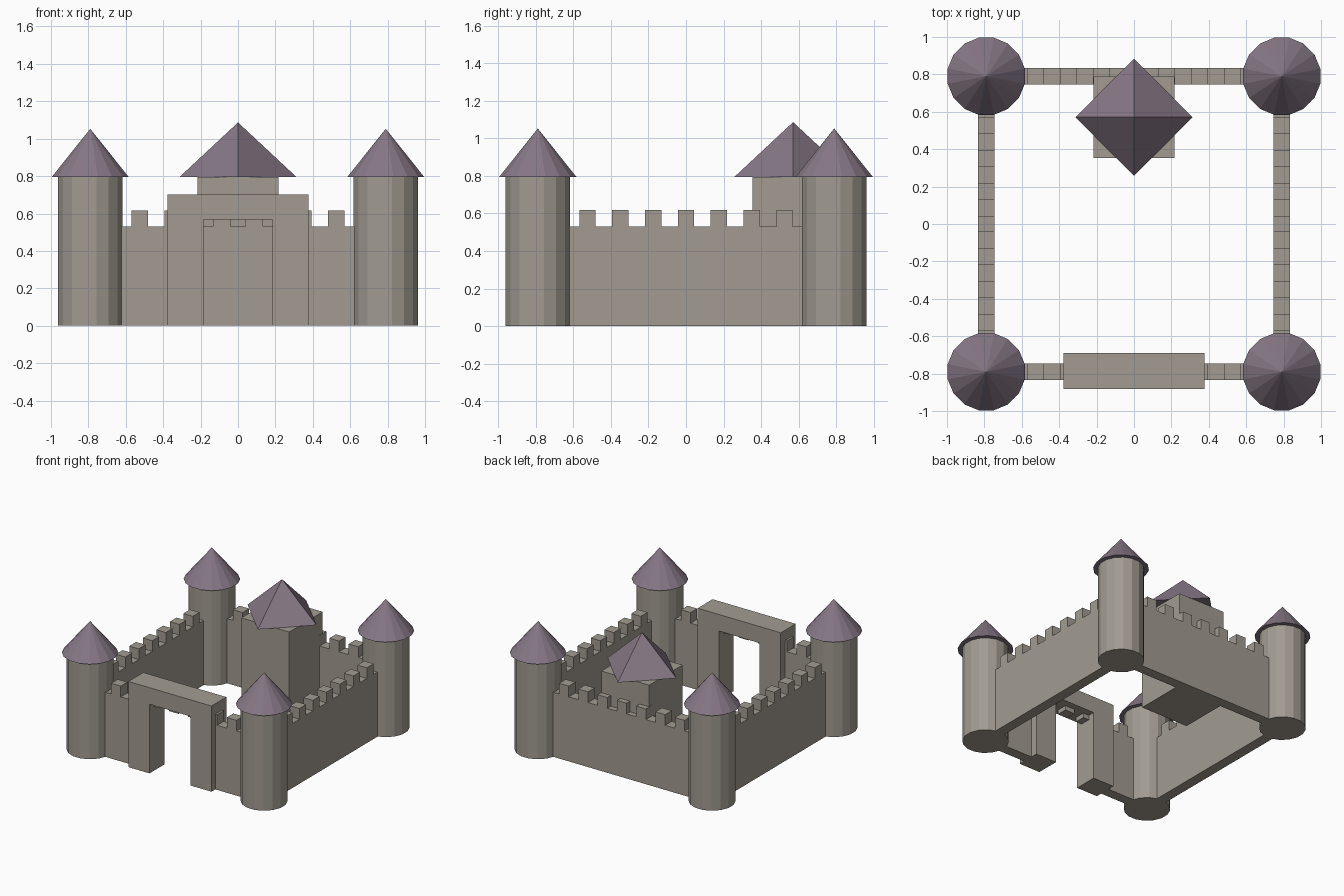
import bpy
import bmesh
import math
from mathutils import Matrix, Vector

default_cube = bpy.data.objects.get("Cube")
if default_cube:
    bpy.data.objects.remove(default_cube, do_unlink=True)


def make_material(name, rgb):
    mat = bpy.data.materials.new(name)
    mat.use_nodes = True
    color = (*rgb, 1.0)
    mat.diffuse_color = color
    mat.node_tree.nodes["Principled BSDF"].inputs["Base Color"].default_value = color
    return mat


STONE = make_material("warm grey stone", (0.36, 0.33, 0.285))
ROOF = make_material("dusty purple roof", (0.24, 0.187, 0.237))

CORNER = 0.79       # distance of the wall lines and towers from the centre
WALL_TOP = 0.53
THICK = 0.086
MERLON = 0.0875
EAVES = 0.795
GATE_HALF = 0.185


def finish(bm, name, mat):
    bmesh.ops.recalc_face_normals(bm, faces=bm.faces)
    mesh = bpy.data.meshes.new(name)
    bm.to_mesh(mesh)
    bm.free()
    mesh.materials.append(mat)
    obj = bpy.data.objects.new(name, mesh)
    bpy.context.collection.objects.link(obj)
    return obj


def add_box(bm, low, high):
    low, high = Vector(low), Vector(high)
    matrix = Matrix.Translation((low + high) / 2) @ Matrix.Diagonal((*(high - low), 1))
    bmesh.ops.create_cube(bm, size=1, matrix=matrix)


def add_cone(name, mat, sides, r_low, r_high, z_low, z_high, x, y, turn):
    bm = bmesh.new()
    place = Matrix.Translation((x, y, (z_low + z_high) / 2))
    bmesh.ops.create_cone(bm, cap_ends=True, segments=sides, radius1=r_low,
                          radius2=r_high, depth=z_high - z_low,
                          matrix=place @ Matrix.Rotation(turn, 4, "Z"))
    return finish(bm, name, mat)


def add_wall(name, spans, angle):
    """Wall along the front line, with battlements, turned into place."""
    bm = bmesh.new()
    y0, y1 = -CORNER - THICK / 2, -CORNER + THICK / 2
    for start, end in spans:
        add_box(bm, (start, y0, 0), (end, y1, WALL_TOP))
    for i in range(-3, 4):
        x = i * 2 * MERLON
        add_box(bm, (x - MERLON / 2, y0, WALL_TOP),
                (x + MERLON / 2, y1, WALL_TOP + MERLON))
    bm.transform(Matrix.Rotation(angle, 4, "Z"))
    return finish(bm, name, STONE)


# Curtain walls
whole = [(-CORNER, CORNER)]
add_wall("front_wall", [(-CORNER, -GATE_HALF), (GATE_HALF, CORNER)], 0)
add_wall("left_wall", whole, math.pi / 2)
add_wall("back_wall", whole, math.pi)
add_wall("right_wall", whole, -math.pi / 2)

# Corner towers with pointed roofs
for depth, y in (("front", -CORNER), ("back", CORNER)):
    for side, x in (("right", -CORNER), ("left", CORNER)):
        half_step = math.pi / 16
        add_cone(f"{depth}_{side}_tower", STONE, 16, 0.175, 0.175,
                 0, EAVES, x, y, half_step)
        add_cone(f"{depth}_{side}_tower_roof", ROOF, 16, 0.21, 0,
                 EAVES, 1.053, x, y, half_step)

# Gatehouse: an arch outline pushed through its depth
bm = bmesh.new()
outer, top, lintel, y_front = 0.377, 0.703, 0.567, -0.883
outline = [(-outer, 0), (-GATE_HALF, 0), (-GATE_HALF, lintel), (GATE_HALF, lintel),
           (GATE_HALF, 0), (outer, 0), (outer, top), (-outer, top)]
face = bm.faces.new([bm.verts.new((x, y_front, z)) for x, z in outline])
pushed = bmesh.ops.extrude_face_region(bm, geom=[face])
bmesh.ops.translate(bm, vec=(0, 0.193, 0),
                    verts=[g for g in pushed["geom"] if isinstance(g, bmesh.types.BMVert)])
finish(bm, "gatehouse", STONE)

# Keep against the back wall, under a roof turned corner-forward
keep_y, keep_half = 0.571, 0.217
bm = bmesh.new()
add_box(bm, (-keep_half, keep_y - keep_half, 0), (keep_half, keep_y + keep_half, EAVES))
finish(bm, "keep", STONE)
add_cone("keep_roof", ROOF, 4, 0.313, 0, EAVES, 1.087, 0, keep_y, 0)
